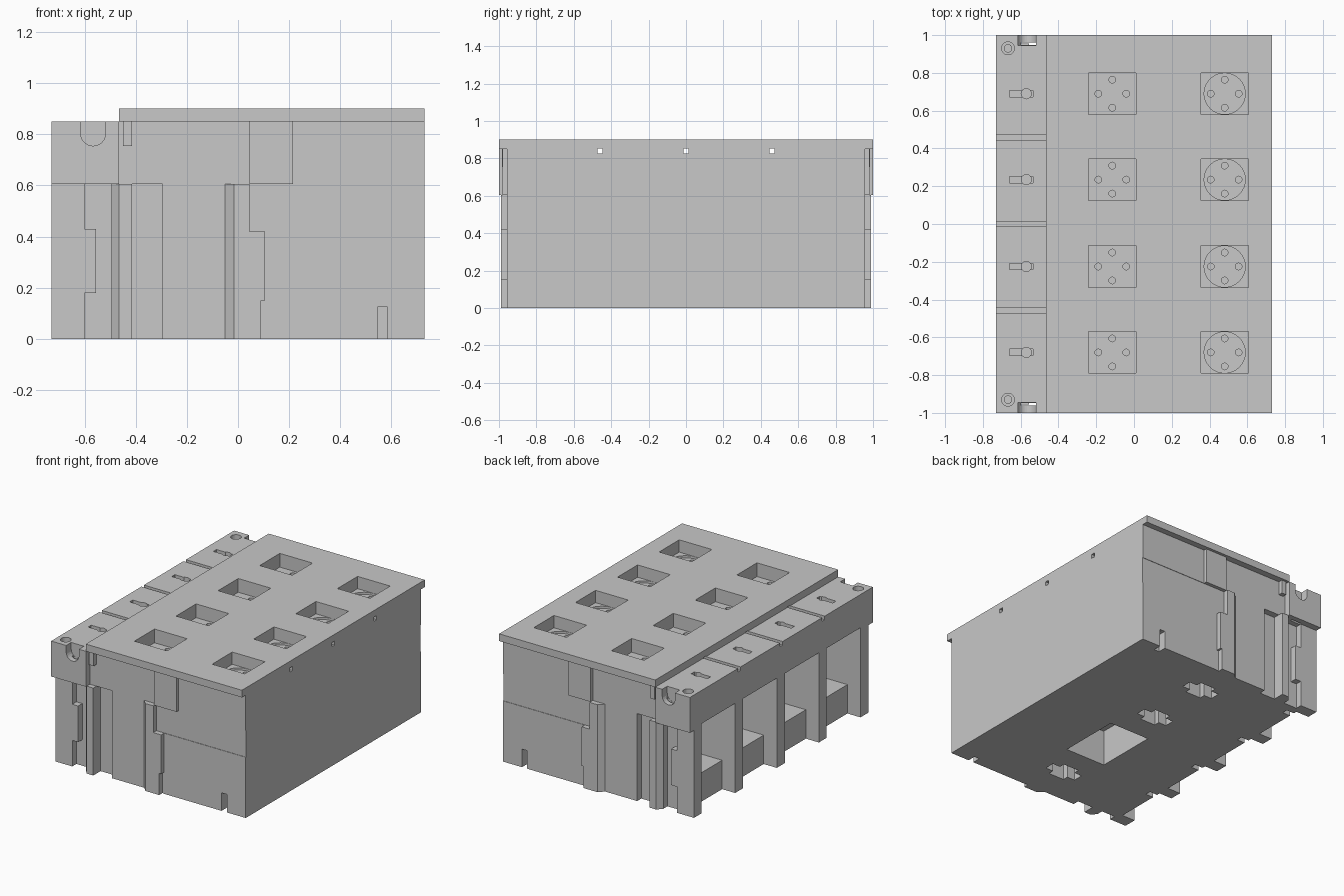
import bpy, bmesh, math
from mathutils import Matrix

if "Cube" in bpy.data.objects:
    bpy.data.objects.remove(bpy.data.objects["Cube"])

grey = bpy.data.materials.new("housing grey")
grey.use_nodes = True
colour = (0.58, 0.58, 0.58, 1)
grey.diffuse_color = colour
grey.node_tree.nodes["Principled BSDF"].inputs["Base Color"].default_value = colour

ROWS = [0.69, 0.235, -0.225, -0.68]


def box(bm, x0, x1, y0, y1, z0, z1):
    verts = bmesh.ops.create_cube(bm, size=1)["verts"]
    for v in verts:
        v.co = ((x0 + x1) / 2 + v.co.x * (x1 - x0),
                (y0 + y1) / 2 + v.co.y * (y1 - y0),
                (z0 + z1) / 2 + v.co.z * (z1 - z0))


def both_sides(bm, x0, x1, y0, y1, z0, z1):
    box(bm, x0, x1, y0, y1, z0, z1)
    box(bm, x0, x1, -y1, -y0, z0, z1)


def drum(bm, x, y, r, z0, z1, sides=24):
    bmesh.ops.create_cone(bm, cap_ends=True, segments=sides, radius1=r, radius2=r,
                          depth=z1 - z0, matrix=Matrix.Translation((x, y, (z0 + z1) / 2)))


def prism(bm, outline, z0, z1):
    face = bm.faces.new([bm.verts.new((x, y, z0)) for x, y in outline])
    top = bmesh.ops.extrude_face_region(bm, geom=[face])["geom"]
    for v in top:
        if isinstance(v, bmesh.types.BMVert):
            v.co.z = z1


def finish(bm, name):
    bmesh.ops.recalc_face_normals(bm, faces=bm.faces[:])
    mesh = bpy.data.meshes.new(name)
    bm.to_mesh(mesh)
    bm.free()
    mesh.materials.append(grey)
    ob = bpy.data.objects.new(name, mesh)
    bpy.context.collection.objects.link(ob)
    return ob


# Lower body: plan outline with posts, slots and ribs on both long ends
lower = bmesh.new()
front = [(-0.73, -0.955), (-0.6, -0.955), (-0.6, -0.91), (-0.495, -0.91), (-0.495, -0.955),
         (-0.465, -0.99), (-0.415, -0.99), (-0.415, -0.91), (-0.295, -0.91),
         (-0.295, -0.955), (-0.05, -0.955), (-0.015, -0.99), (0.045, -0.99),
         (0.045, -0.955), (0.73, -0.955)]
prism(lower, front + [(x, -y) for x, y in reversed(front)], 0, 0.605)
lower_body = finish(lower, "lower_body")

# Upper body under the cover
upper = bmesh.new()
box(upper, -0.465, 0.73, -0.955, 0.955, 0.605, 0.85)
upper_body = finish(upper, "upper_body")

# Terminal rail
rail = bmesh.new()
box(rail, -0.73, -0.465, -1, 1, 0.605, 0.85)
terminal_rail = finish(rail, "terminal_rail")

# Cover plate
cover = bmesh.new()
box(cover, -0.465, 0.73, -1, 1, 0.85, 0.9)
cover_plate = finish(cover, "cover_plate")

# Raised details on the two ends
ends = bmesh.new()
both_sides(ends, 0.045, 0.215, 0.95, 0.98, 0.605, 0.85)
both_sides(ends, 0.04, 0.105, 0.95, 0.99, 0.15, 0.42)
both_sides(ends, 0.04, 0.09, 0.95, 0.99, 0, 0.15)
both_sides(ends, -0.605, -0.555, 0.9, 0.955, 0.18, 0.43)
both_sides(ends, -0.45, -0.415, 0.95, 0.985, 0.755, 0.85)
both_sides(ends, 0.215, 0.73, 0.95, 0.958, 0.605, 0.85)
for lo, hi, base in ((0.105, 0.545, 0), (0.545, 0.585, 0.125), (0.585, 0.73, 0)):
    both_sides(ends, lo, hi, 0.95, 0.958, base, 0.42)
finish(ends, "end_ribs")

# Cutters for the body: wire bays, key slots, base openings, tunnels
bays = bmesh.new()
for y in ROWS:
    box(bays, -0.8, -0.63, y - 0.185, y + 0.185, -0.1, 0.62)
    box(bays, -0.7, -0.35, y - 0.185, y + 0.185, 0.2, 0.62)
    box(bays, -0.7, -0.57, y + 0.12, y + 0.16, -0.1, 0.1)
both_sides(bays, 0.545, 0.585, 0.9, 1.1, -0.1, 0.125)
for y in ROWS:
    if y == ROWS[2]:
        box(bays, -0.12, 0.19, y - 0.22, y + 0.22, -0.1, 0.25)
    else:
        box(bays, -0.1, 0.14, y - 0.035, y + 0.035, -0.1, 0.25)
        box(bays, -0.04, 0.08, y - 0.075, y + 0.075, -0.1, 0.25)
for y in (-0.46, 0, 0.46):
    box(bays, -0.9, 0.9, y - 0.014, y + 0.014, 0.825, 0.854)
bay_cutter = finish(bays, "bay_cutter")

# Cutters for the top: sockets, pin holes, clamps, screw holes, end notches
tops = bmesh.new()
for y in ROWS:
    box(tops, -0.24, 0.01, y - 0.11, y + 0.11, 0.805, 1)
    box(tops, 0.355, 0.605, y - 0.11, y + 0.11, 0.815, 1)
    drum(tops, 0.48, y, 0.109, 0.8, 0.95, 32)
    for cx in (-0.115, 0.48):
        for dx, dy in ((0.074, 0), (-0.074, 0), (0, 0.074), (0, -0.074)):
            drum(tops, cx + dx, y + dy, 0.018, 0.77, 0.9, 12)
    box(tops, -0.66, -0.535, y - 0.017, y + 0.017, 0.81, 1)
    drum(tops, -0.57, y, 0.027, 0.8, 0.95, 16)
for s in (-1, 1):
    drum(tops, -0.667, s * 0.93, 0.034, 0.78, 0.95)
    box(tops, -0.615, -0.518, s * 1.0 - 0.055, s * 1.0 + 0.055, 0.803, 1)
    bmesh.ops.create_cone(tops, cap_ends=True, segments=24, radius1=0.0485, radius2=0.0485,
                          depth=0.11, matrix=Matrix.Translation((-0.5665, s, 0.803))
                          @ Matrix.Rotation(math.pi / 2, 4, 'X'))
both_sides(tops, -0.598, -0.52, 0.947, 0.962, 0.5, 0.83)
top_cutter = finish(tops, "top_cutter")

for cutter in (bay_cutter, top_cutter):
    cutter.hide_render = True

# Cut every shell and bake the result
for ob in (lower_body, upper_body, terminal_rail, cover_plate):
    for cutter in (bay_cutter, top_cutter):
        mod = ob.modifiers.new("cut", 'BOOLEAN')
        mod.operation = 'DIFFERENCE'
        mod.solver = 'EXACT'
        mod.use_self = True
        mod.object = cutter
    bpy.context.view_layer.update()
    baked = bpy.data.meshes.new_from_object(ob.evaluated_get(bpy.context.evaluated_depsgraph_get()))
    ob.modifiers.clear()
    ob.data = baked
for cutter in (bay_cutter, top_cutter):
    bpy.data.objects.remove(cutter)

# Screw heads in the rail corners
screws = bmesh.new()
for s in (-1, 1):
    drum(screws, -0.667, s * 0.93, 0.022, 0.77, 0.82)
finish(screws, "rail_screws")
